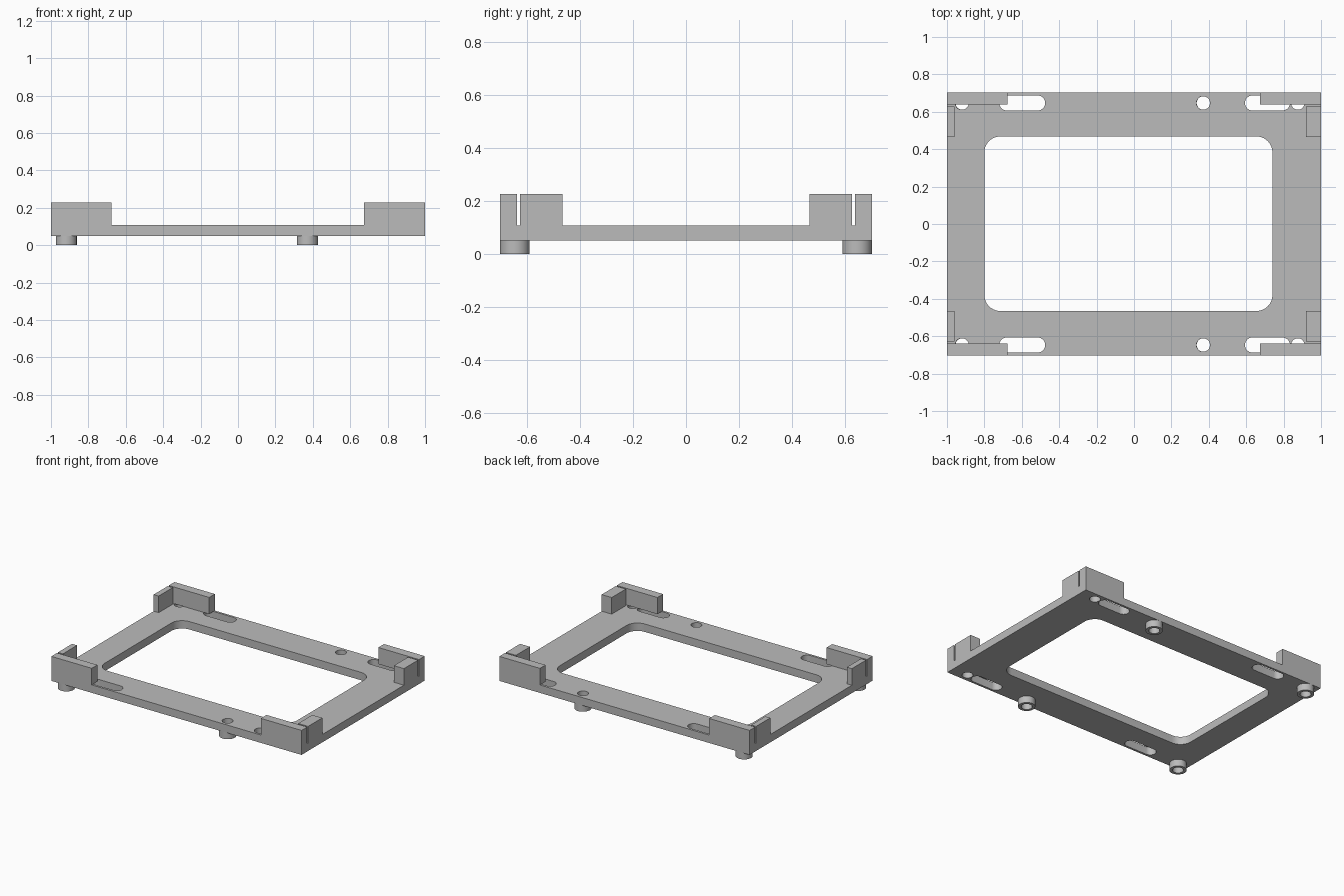
import bpy, bmesh, math
from mathutils import Matrix, Vector

if "Cube" in bpy.data.objects:
    bpy.data.objects.remove(bpy.data.objects["Cube"], do_unlink=True)

GREY = (0.5, 0.5, 0.5, 1)
mat = bpy.data.materials.new("mid grey")
mat.use_nodes = True
mat.diffuse_color = GREY
mat.node_tree.nodes["Principled BSDF"].inputs["Base Color"].default_value = GREY

BOTTOM, DECK, TOP = 0.05, 0.107, 0.227
ROW_Y = 0.647          # rows of holes and feet
HOLE_R, FOOT_R = 0.036, 0.056


def finish(bm, name, material=True):
    bmesh.ops.recalc_face_normals(bm, faces=bm.faces)
    mesh = bpy.data.meshes.new(name)
    bm.to_mesh(mesh)
    bm.free()
    obj = bpy.data.objects.new(name, mesh)
    bpy.context.collection.objects.link(obj)
    if material:
        mesh.materials.append(mat)
    return obj


def box(bm, x0, x1, y0, y1, z0, z1):
    m = Matrix.Translation(((x0 + x1) / 2, (y0 + y1) / 2, (z0 + z1) / 2))
    m = m @ Matrix.Diagonal((x1 - x0, y1 - y0, z1 - z0, 1))
    bmesh.ops.create_cube(bm, size=1, matrix=m)


def rounded_prism(bm, x0, x1, y0, y1, r, z0, z1, steps=10):
    """Prism with a rounded rectangle outline; becomes a slot or a circle at full radius."""
    corners = [(x1 - r, y1 - r), (x0 + r, y1 - r), (x0 + r, y0 + r), (x1 - r, y0 + r)]
    verts = []
    for i, (cx, cy) in enumerate(corners):
        for k in range(steps + 1):
            a = (i + k / steps) * math.pi / 2
            verts.append(bm.verts.new((cx + r * math.cos(a), cy + r * math.sin(a), z0)))
    bmesh.ops.remove_doubles(bm, verts=verts, dist=1e-5)
    ring = [v for v in verts if v.is_valid]
    face = bm.faces.new(ring)
    out = bmesh.ops.extrude_face_region(bm, geom=[face])
    moved = [g for g in out["geom"] if isinstance(g, bmesh.types.BMVert)]
    bmesh.ops.translate(bm, verts=moved, vec=Vector((0, 0, z1 - z0)))


def smooth(obj):
    bpy.ops.object.select_all(action="DESELECT")
    obj.select_set(True)
    bpy.context.view_layer.objects.active = obj
    bpy.ops.object.shade_smooth_by_angle(angle=math.radians(30))


# Cutter: central window, slots and round holes
bm = bmesh.new()
rounded_prism(bm, -0.80, 0.74, -0.465, 0.468, 0.085, 0, 0.2)
for side in (-1, 1):
    y = side * ROW_Y
    for x0, x1 in ((-0.72, -0.475), (0.593, 0.834)):
        rounded_prism(bm, x0, x1, y - 0.04, y + 0.04, 0.0399, 0, 0.2)
    for x in (-0.92, 0.37, 0.876):
        rounded_prism(bm, x - HOLE_R, x + HOLE_R, y - HOLE_R, y + HOLE_R, HOLE_R - 0.0001, 0, 0.2)
cutter = finish(bm, "opening_cutter", material=False)
cutter.hide_render = True

# Base frame
bm = bmesh.new()
box(bm, -1, 1, -0.703, 0.703, BOTTOM, DECK)
frame = finish(bm, "base_frame")
cut = frame.modifiers.new("openings", "BOOLEAN")
cut.operation = "DIFFERENCE"
cut.solver = "EXACT"
cut.object = cutter
bpy.context.view_layer.objects.active = frame
bpy.ops.object.modifier_apply(modifier=cut.name)
bpy.data.objects.remove(cutter, do_unlink=True)
smooth(frame)

# Corner walls, with a thin slit between each long wall and side wall
for label, s in (("front", -1), ("back", 1)):
    for hand, x0, x1, side0, side1 in (("right", -1, -0.677, -1, -0.96),
                                       ("left", 0.675, 1, 0.92, 1)):
        for part, xs, ys in (("long_wall", (x0, x1), (0.638, 0.703)),
                             ("side_wall", (side0, side1), (0.466, 0.627))):
            bm = bmesh.new()
            y0, y1 = sorted((s * ys[0], s * ys[1]))
            box(bm, *xs, y0, y1, DECK, TOP)
            finish(bm, f"{label}_{hand}_{part}")

# Ring feet
for label, s in (("front", -1), ("back", 1)):
    for hand, x in (("right", -0.918), ("left", 0.371)):
        bm = bmesh.new()
        rings = []
        for r, z in ((FOOT_R, 0), (FOOT_R, BOTTOM), (HOLE_R, BOTTOM), (HOLE_R, 0)):
            m = Matrix.Translation((x, s * ROW_Y, z))
            rings.append(bmesh.ops.create_circle(bm, segments=40, radius=r, matrix=m)["verts"])
        for a, b in zip(rings, rings[1:] + rings[:1]):
            for i in range(len(a)):
                j = (i + 1) % len(a)
                bm.faces.new((a[i], a[j], b[j], b[i]))
        smooth(finish(bm, f"{label}_{hand}_foot"))
